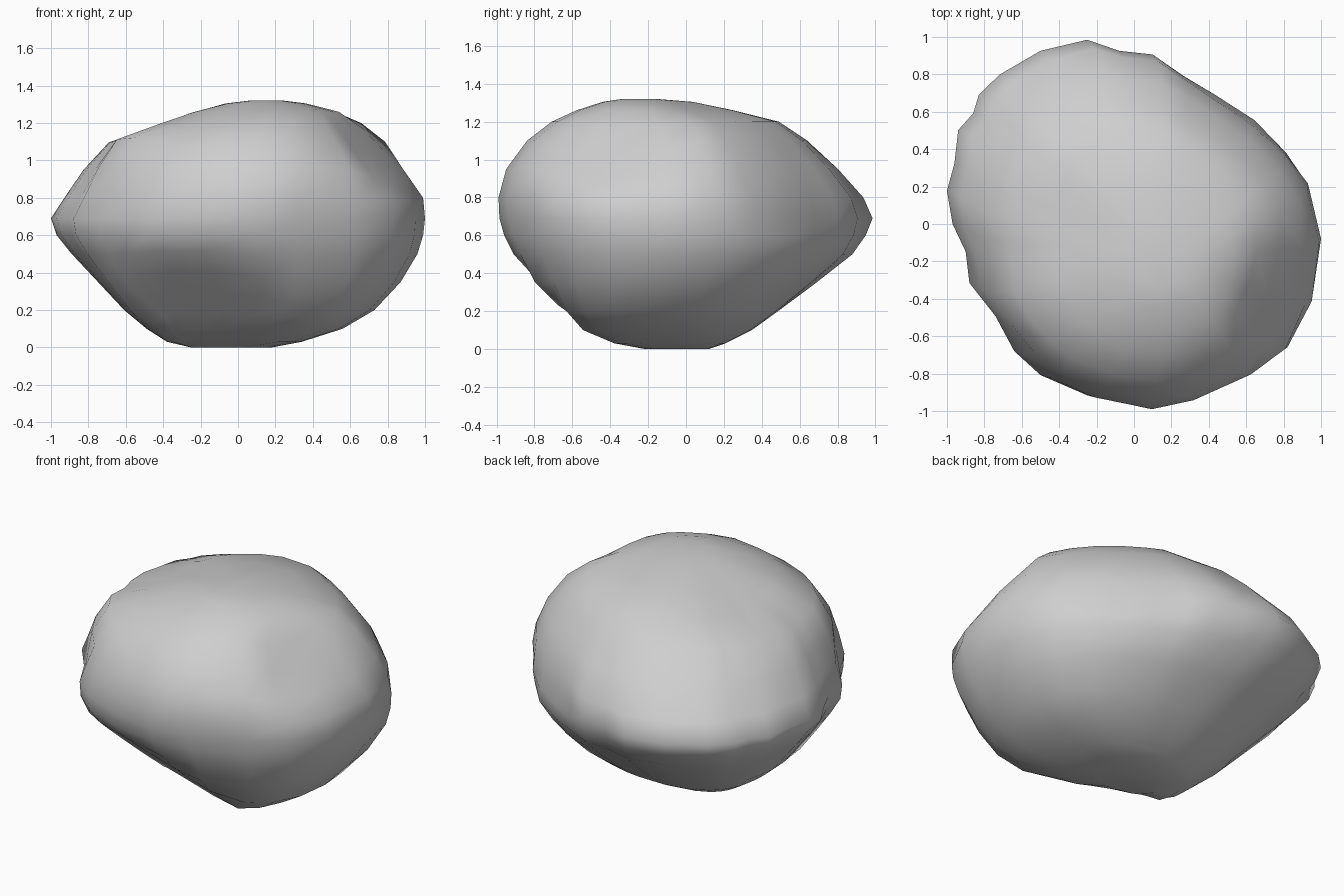
import bpy
import bmesh
import math
from mathutils import Vector

cube = bpy.data.objects.get("Cube")
if cube:
    bpy.data.objects.remove(cube, do_unlink=True)

# Widest outline of the boulder, seen from above, anticlockwise
OUTLINE = [
    (1, -.08), (.93, .22), (.8, .39), (.62, .56), (.42, .69), (.25, .81),
    (.1, .92), (-.08, .94), (-.25, 1), (-.5, .94), (-.72, .81), (-.83, .7),
    (-.86, .6), (-.94, .51), (-.96, .33), (-1, .18), (-.97, 0), (-.9, -.15),
    (-.88, -.32), (-.74, -.5), (-.64, -.69), (-.5, -.82), (-.25, -.93),
    (.07, -1), (.3, -.95), (.62, -.81), (.82, -.67), (.95, -.42),
]

# Height, then the left, right, front and back limits of each layer
LAYERS = [
    (0, -.25, .18, -.22, .12), (.03, -.38, .34, -.42, .21),
    (.1, -.49, .56, -.61, .35), (.2, -.61, .73, -.72, .49),
    (.35, -.75, .87, -.82, .69), (.5, -.89, .96, -.91, .88),
    (.6, -.97, .99, -.96, .95), (.69, -1, 1, -.985, .985),
    (.8, -.93, .99, -.99, .94), (.95, -.83, .94, -.95, .81),
    (1.1, -.7, .83, -.84, .65), (1.2, -.46, .69, -.71, .5),
    (1.26, -.27, .54, -.58, .26), (1.305, -.07, .36, -.44, .04),
    (1.32, .06, .24, -.34, -.15),
]

# Worn hollows and lumps: centre, reach, inward depth
DENTS = [
    ((-.4, 0, 1.15), .22, .035),
    ((-.6, -.48, 1.05), .18, -.05),
]

# Broad flat facets: outward direction and distance
FACETS = [
    (Vector((-.22, -.62, -.75)).normalized(), .185),
    (Vector((.7, -.27, .65)).normalized(), 1.275),
]


def layer_point(outline_point, layer):
    """Fit the outline to a layer, rounding it towards the top and bottom."""
    z, left, right, front, back = layer
    flat = Vector(outline_point)
    if z < .69:
        keep, power = z / .7, 2.8
    else:
        # The back left quarter stays flatter above the rim
        keep = 1 - .7 * (z - .69) / .63
        power = 1.75 if min(flat) > 0 else 2
    size = (abs(flat.x) ** power + abs(flat.y) ** power) ** (1 / power)
    shape = (flat / size).lerp(flat, keep)
    x = (left + right) / 2 + shape.x * (right - left) / 2
    y = (front + back) / 2 + shape.y * (back - front) / 2
    return Vector((x, y, z))


def weather(point):
    """Press hollows in, push lumps out and trim the facets."""
    inward = (Vector((0, 0, .65)) - point).normalized()
    moved = point.copy()
    for centre, reach, depth in DENTS:
        distance = (point - Vector(centre)).length / reach
        moved += inward * depth * math.exp(-distance * distance)
    for normal, limit in FACETS:
        moved -= normal * max(0, moved.dot(normal) - limit)
    return moved


# Boulder body lofted through its layers
bm = bmesh.new()
rings = [[bm.verts.new(weather(layer_point(p, layer))) for p in OUTLINE]
         for layer in LAYERS]
count = len(OUTLINE)
for lower, upper in zip(rings, rings[1:]):
    for i in range(count):
        j = (i + 1) % count
        bm.faces.new((lower[i], lower[j], upper[j], upper[i]))
bm.faces.new(reversed(rings[0]))
bm.faces.new(rings[-1])
bmesh.ops.recalc_face_normals(bm, faces=bm.faces)
mesh = bpy.data.meshes.new("boulder")
bm.to_mesh(mesh)
bm.free()
boulder = bpy.data.objects.new("boulder", mesh)
bpy.context.collection.objects.link(boulder)

# Plain stone colour
stone = bpy.data.materials.new("grey stone")
stone.use_nodes = True
colour = (.62, .62, .62, 1)
stone.diffuse_color = colour
for node in stone.node_tree.nodes:
    if node.type == "BSDF_PRINCIPLED":
        node.inputs["Base Color"].default_value = colour
mesh.materials.append(stone)

# Soft, worn surface
for face in mesh.polygons:
    face.use_smooth = True
